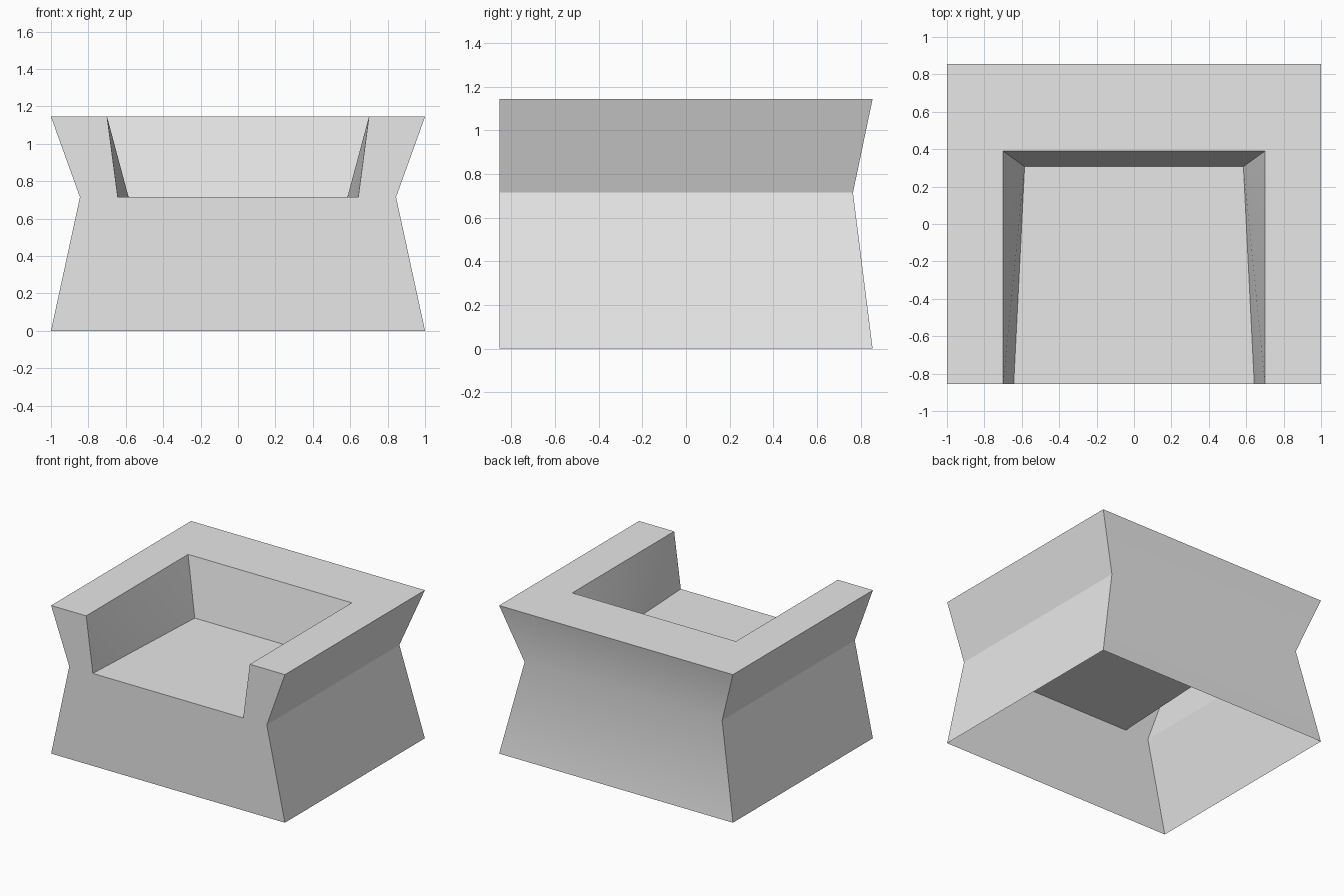
import bpy
import bmesh
import math

if "Cube" in bpy.data.objects:
    bpy.data.objects.remove(bpy.data.objects["Cube"])

# Main dimensions
FRONT, BACK = -0.855, 0.855
WAIST, TOP = 0.715, 1.145

# Material
grey = bpy.data.materials.new("light grey")
grey.use_nodes = True
grey.diffuse_color = (0.8, 0.8, 0.8, 1)
grey.node_tree.nodes["Principled BSDF"].inputs["Base Color"].default_value = (0.8, 0.8, 0.8, 1)

# Corner points of the left half; the right half is mirrored
half = {
    "base_front": (1, FRONT, 0), "base_back": (1, BACK, 0),
    "waist_front": (0.845, FRONT, WAIST), "waist_back": (0.845, 0.765, WAIST),
    "top_front": (1, FRONT, TOP), "top_back": (1, BACK, TOP),
    "arm_front": (0.7, FRONT, TOP), "arm_back": (0.7, 0.39, TOP),
    "seat_front": (0.643, FRONT, WAIST), "seat_back": (0.585, 0.307, WAIST),
}
bm = bmesh.new()
left = {n: bm.verts.new(p) for n, p in half.items()}
right = {n: bm.verts.new((-p[0], p[1], p[2])) for n, p in half.items()}


def side_face(*names):
    """A face on the left and its mirror image on the right."""
    bm.faces.new([left[n] for n in names])
    bm.faces.new([right[n] for n in reversed(names)])


def cross_face(*names):
    """A face spanning both halves, from an outline on the left."""
    bm.faces.new([left[n] for n in names] + [right[n] for n in reversed(names)])


# Pinched outer sides and back, open underneath
for low, high in (("base", "waist"), ("waist", "top")):
    side_face(low + "_front", low + "_back", high + "_back", high + "_front")
    cross_face(high + "_back", low + "_back")

# Inner arm faces, slightly twisted
side_face("arm_front", "seat_back", "seat_front")
side_face("arm_front", "arm_back", "seat_back")

# Backrest, seat, front panel and U-shaped rim
cross_face("arm_back", "seat_back")
cross_face("seat_front", "seat_back")
cross_face("base_front", "waist_front", "top_front", "arm_front", "seat_front")
cross_face("arm_back", "arm_front", "top_front", "top_back")

bmesh.ops.recalc_face_normals(bm, faces=bm.faces)
# Make sure the seat faces up
bm.faces.ensure_lookup_table()
seat = next(f for f in bm.faces if len(f.verts) == 4
            and left["seat_front"] in f.verts and right["seat_back"] in f.verts)
seat.normal_update()
if seat.normal.z < 0:
    bmesh.ops.reverse_faces(bm, faces=bm.faces)

mesh = bpy.data.meshes.new("armchair_shell")
bm.to_mesh(mesh)
bm.free()
mesh.materials.append(grey)
chair = bpy.data.objects.new("armchair_shell", mesh)
bpy.context.collection.objects.link(chair)

# Soft back, crisp sides
bpy.ops.object.select_all(action="DESELECT")
chair.select_set(True)
bpy.context.view_layer.objects.active = chair
bpy.ops.object.shade_smooth_by_angle(angle=math.radians(30))
